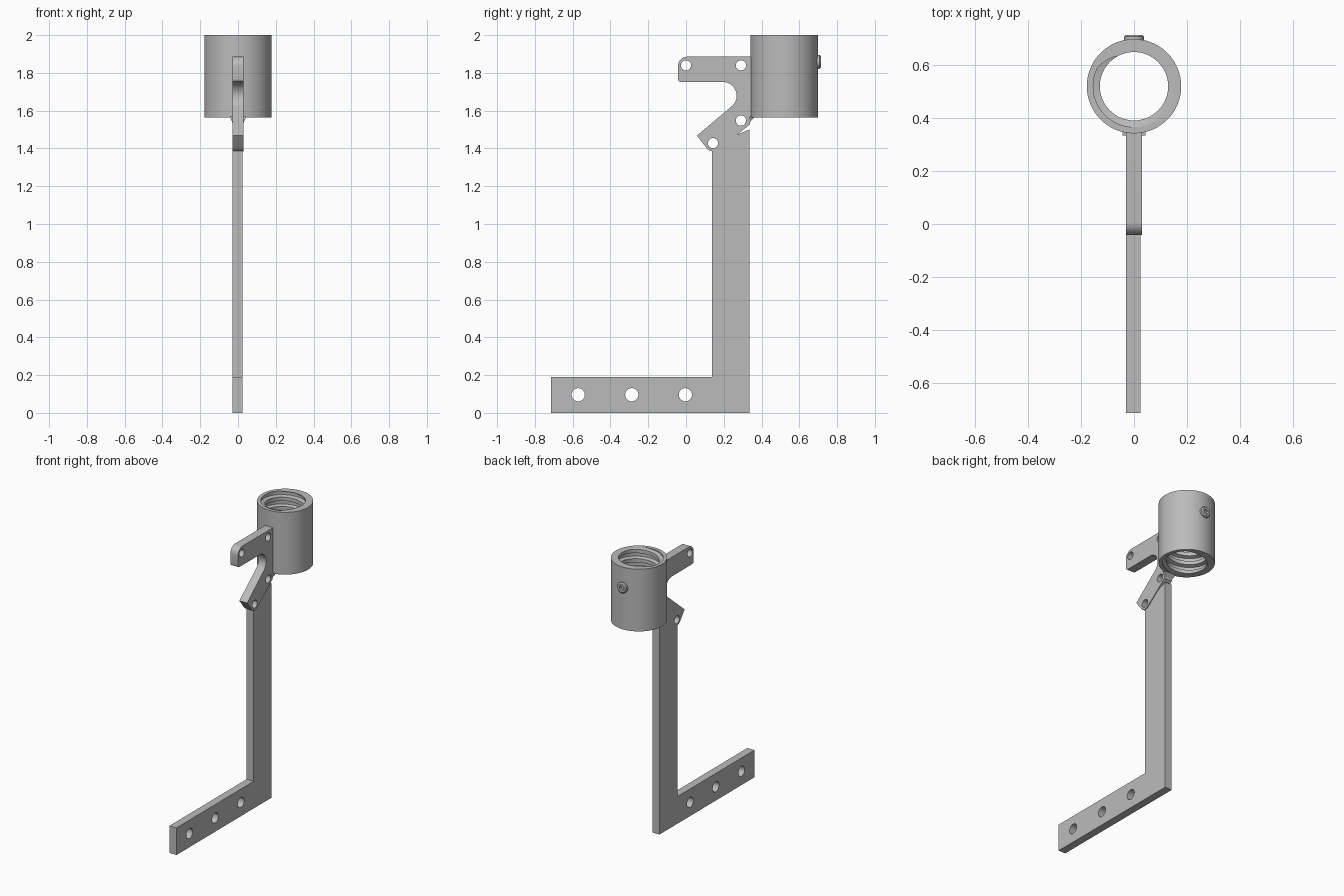
import bpy, bmesh
from math import sin, cos, pi, radians
from mathutils import Vector, Matrix

cube = bpy.data.objects.get("Cube")
if cube:
    bpy.data.objects.remove(cube)

grey = bpy.data.materials.new("plain grey")
grey.use_nodes = True
COLOUR = (0.5, 0.5, 0.5, 1)
grey.diffuse_color = COLOUR
grey.node_tree.nodes["Principled BSDF"].inputs["Base Color"].default_value = COLOUR


def finish(bm, name):
    bmesh.ops.recalc_face_normals(bm, faces=bm.faces)
    mesh = bpy.data.meshes.new(name)
    bm.to_mesh(mesh)
    bm.free()
    mesh.materials.append(grey)
    ob = bpy.data.objects.new(name, mesh)
    bpy.context.scene.collection.objects.link(ob)
    return ob


def plate(name, outline, x0, x1):
    """Extrude a (y, z) outline from x0 to x1."""
    bm = bmesh.new()
    face = bm.faces.new([bm.verts.new((x0, y, z)) for y, z in outline])
    out = bmesh.ops.extrude_face_region(bm, geom=[face])["geom"]
    verts = [v for v in out if isinstance(v, bmesh.types.BMVert)]
    bmesh.ops.translate(bm, verts=verts, vec=(x1 - x0, 0, 0))
    return finish(bm, name)


def cylinder(name, centre, axis, r1, length, r2=None, sides=32):
    bm = bmesh.new()
    turn = Vector((0, 0, 1)).rotation_difference(Vector(axis)).to_matrix().to_4x4()
    bmesh.ops.create_cone(bm, cap_ends=True, segments=sides, radius1=r1,
                          radius2=r1 if r2 is None else r2, depth=length,
                          matrix=Matrix.Translation(centre) @ turn)
    return finish(bm, name)


def cut(ob, cutters):
    for c in cutters:
        mod = ob.modifiers.new("cut", "BOOLEAN")
        mod.operation, mod.solver, mod.object = "DIFFERENCE", "EXACT", c
    bpy.context.view_layer.update()
    dg = bpy.context.evaluated_depsgraph_get()
    mesh = bpy.data.meshes.new_from_object(ob.evaluated_get(dg))
    ob.modifiers.clear()
    ob.data = mesh
    for c in cutters:
        bpy.data.objects.remove(c)


def smooth(ob):
    bpy.ops.object.select_all(action="DESELECT")
    ob.select_set(True)
    bpy.context.view_layer.objects.active = ob
    bpy.ops.object.shade_smooth_by_angle(angle=radians(30))


def arc(y, z, r, a0, a1, n=8):
    angles = [radians(a0 + (a1 - a0) * i / n) for i in range(n + 1)]
    return [(y + r * cos(a), z + r * sin(a)) for a in angles]


def drill(spots, r):
    return [cylinder("drill", (0, y, z), (1, 0, 0), r, 0.3) for y, z in spots]


# L-shaped bracket: foot with three holes, and upright post
FRONT, BACK, POST, FOOT = -0.714, 0.336, 0.138, 0.19
bracket = plate("l_bracket", [(FRONT, 0), (BACK, 0), (BACK, 1.5), (POST, 1.42),
                              (POST, FOOT), (FRONT, FOOT)], -0.03, 0.0245)
cut(bracket, drill([(y, 0.096) for y in (-0.571, -0.287, -0.003)], 0.035))

# Hook plate: straight upper arm, round throat, slanted lower arm
hook_outline = (
    [(0.36, 1.565), (0.36, 1.886)]
    + arc(0.008, 1.836, 0.05, 90, 180)
    + arc(-0.027, 1.767, 0.015, 180, 270, 4)
    + arc(0.195, 1.679, 0.073, 90, -52, 20)
    + [(0.058, 1.468)]
    + arc(0.143, 1.428, 0.043, 218, 308)
    + [(BACK, 1.525), (0.344, 1.565)]
)
hook = plate("hook_plate", hook_outline, -0.03, 0.03)
hook_holes = [(0, 1.84), (0.291, 1.84), (0.291, 1.548), (0.143, 1.428)]
cut(hook, drill(hook_holes, 0.027))
cut(bracket, drill(hook_holes[2:], 0.027))

# Flared weld under the socket
bm = bmesh.new()
bmesh.ops.create_cube(bm, size=1)
for v in bm.verts:
    top = v.co.z > 0
    half = 0.044 if top else 0.029
    v.co = (half if v.co.x > 0 else -half,
            0.365 if v.co.y > 0 and top else 0.335,
            1.57 if top else 1.535)
bmesh.ops.remove_doubles(bm, verts=bm.verts, dist=0.0001)
finish(bm, "socket_weld")

# Threaded socket: tube bored by a helical core
CY, Z0, Z1, PITCH, RIDGE, GROOVE = 0.52, 1.565, 2.0, 0.065, 0.129, 0.154


def thread_core(seg=64):
    profile = [(0.0, GROOVE), (0.4, GROOVE), (0.5, RIDGE), (0.9, RIDGE)]
    k, turns = len(profile), 11
    start = Z1 - PITCH * (9 + 0.2 + 225 / 360)
    bm = bmesh.new()
    cols = []
    for s in range(seg + 1):
        a = 2 * pi * s / seg
        col = []
        for j in range(k * turns + 1):
            f, r = profile[j % k]
            z = start + PITCH * (j // k + f + s / seg)
            col.append(bm.verts.new((r * cos(a), CY + r * sin(a), z)))
        cols.append(col)
    for c0, c1 in zip(cols, cols[1:]):
        for j in range(k * turns):
            bm.faces.new((c0[j], c1[j], c1[j + 1], c0[j + 1]))
    bmesh.ops.remove_doubles(bm, verts=bm.verts, dist=0.00001)
    # Close both ends with a fan to the axis
    rim = [e for e in bm.edges if e.is_boundary]
    middle = (Z0 + Z1) / 2
    low = bm.verts.new((0, CY, start))
    high = bm.verts.new((0, CY, start + PITCH * (turns + 1)))
    for e in rim:
        z = (e.verts[0].co.z + e.verts[1].co.z) / 2
        bm.faces.new((*e.verts, low if z < middle else high))
    return finish(bm, "thread_core")


socket = cylinder("threaded_socket", (0, CY, (Z0 + Z1) / 2), (0, 0, 1), 0.178,
                  Z1 - Z0, sides=96)
cut(socket, [thread_core()])

# Set screw at the back: short shank, chamfered rim and hexagonal recess
SZ = 1.858
shank = cylinder("set_screw", (0, 0.695, SZ), (0, 1, 0), 0.037, 0.024)
rim = cylinder("set_screw_rim", (0, 0.7105, SZ), (0, 1, 0), 0.037, 0.007, 0.03)
for part in (shank, rim):
    cut(part, [cylinder("recess", (0, 0.71, SZ), (0, 1, 0), 0.018, 0.036, sides=6)])

for ob in (bracket, hook, socket, shank, rim):
    smooth(ob)
